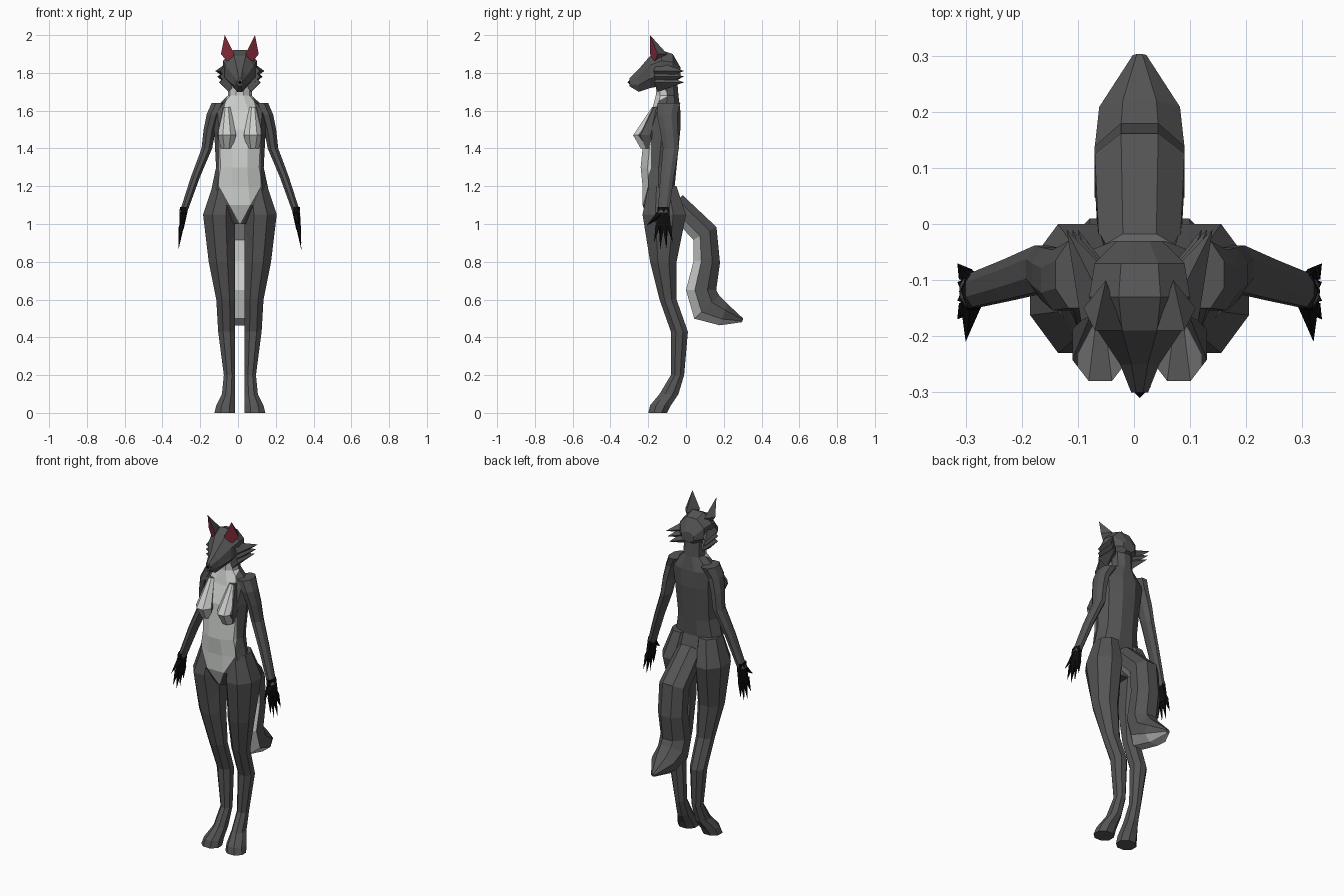
import bpy, bmesh, math
from mathutils import Vector

cube = bpy.data.objects.get("Cube")
if cube:
    bpy.data.objects.remove(cube, do_unlink=True)

MIDDLE = .01  # body centre line
CHIN = 1.7    # height the head parts are measured from


def material(name, *rgb):
    mat = bpy.data.materials.new(name)
    mat.use_nodes = True
    colour = (*rgb, 1)
    mat.diffuse_color = colour
    shader = mat.node_tree.nodes["Principled BSDF"]
    shader.inputs["Base Color"].default_value = colour
    return mat


FUR = material("dark grey fur", .09, .09, .09)
PALE = material("pale fur", .6, .62, .6)
RED = material("ear red", .27, .03, .05)
BLACK = material("black", .004, .004, .004)


def finish(bm, name, materials, is_second=None):
    """Turn the mesh into an object; the rule picks faces of the second colour."""
    bmesh.ops.recalc_face_normals(bm, faces=bm.faces)
    bm.normal_update()
    if is_second:
        for face in bm.faces:
            face.material_index = int(is_second(face))
    mesh = bpy.data.meshes.new(name)
    bm.to_mesh(mesh)
    bm.free()
    for mat in materials:
        mesh.materials.append(mat)
    bpy.context.collection.objects.link(bpy.data.objects.new(name, mesh))


def loft(rings, sides=8, mirror=1):
    """Skin over rings of (centre x, half width, one (y, z) edge, opposite edge)."""
    bm = bmesh.new()
    loops = []
    grow = 1 / math.cos(math.pi / sides)
    for x, width, near, far in rings:
        near, far = Vector(near), Vector(far)
        centre, half = (near + far) / 2, (near - far) / 2
        loop = []
        for i in range(sides):
            angle = math.tau * (i + .5) / sides
            y, z = centre + half * grow * math.cos(angle)
            across = x + width * grow * math.sin(angle)
            loop.append(bm.verts.new((MIDDLE + mirror * across, y, z)))
        loops.append(loop)
    for low, high in zip(loops, loops[1:]):
        for i in range(sides):
            bm.faces.new((low[i - 1], low[i], high[i], high[i - 1]))
    bm.faces.new(loops[0])
    bm.faces.new(loops[-1])
    return bm


def level(rows, place=lambda width: 0):
    """Level rings from (z, half width, front y, back y)."""
    return [(place(width), width, (front, z), (back, z))
            for z, width, front, back in rows]


def limb(points, start, end):
    """Level rings along a path, tapering from start to end (half x, half y)."""
    rings = []
    for i, (x, y, z) in enumerate(points):
        wide, deep = Vector(start).lerp(Vector(end), i / (len(points) - 1))
        rings.append((x, wide, (y - deep, z), (y + deep, z)))
    return rings


def spikes(items, mirror=1, sides=4):
    """Pointed tufts or claws from (base, tip, radius)."""
    bm = bmesh.new()
    for base, tip, radius in items:
        base, tip = Vector(base), Vector(tip)
        turn = (tip - base).to_track_quat('Z', 'Y')
        ring = []
        for i in range(sides):
            angle = math.tau * i / sides
            offset = Vector((math.cos(angle), math.sin(angle), 0)) * radius
            ring.append(bm.verts.new(base + turn @ offset))
        point = bm.verts.new(tip)
        for i in range(sides):
            bm.faces.new((ring[i - 1], ring[i], point))
        bm.faces.new(ring)
    for vert in bm.verts:
        vert.co.x = MIDDLE + mirror * vert.co.x
    return bm


# Outline of the pale bib, as planes on both sides
outline = [(0, 1), (.11, 1.2), (.11, 1.5), (.05, 1.75)]
BIB = []
for sign in (1, -1):
    for (x, z), (next_x, next_z) in zip(outline, outline[1:]):
        outward = Vector((sign * (next_z - z), 0, x - next_x)).normalized()
        BIB.append((Vector((MIDDLE + sign * x, 0, z)), outward))


def finish_with_bib(bm, name):
    """Cut the bib outline into the front and colour what lies inside."""
    bmesh.ops.recalc_face_normals(bm, faces=bm.faces)
    for point, outward in BIB:
        bm.normal_update()
        geom = set()
        for face in bm.faces:
            if face.normal.y < -.1:
                geom.update([face], face.edges, face.verts)
        bmesh.ops.bisect_plane(bm, geom=list(geom), dist=.0001,
                               plane_co=point, plane_no=outward)

    def inside(face):
        centre = face.calc_center_median()
        return face.normal.y < -.1 and all(
            (centre - point).dot(outward) < .002 for point, outward in BIB)
    finish(bm, name, [FUR, PALE], inside)


# Torso and neck
finish_with_bib(loft(level([
    (1, .04, -.19, -.07), (1.1, .16, -.23, -.03), (1.2, .14, -.23, -.06),
    (1.3, .12, -.24, -.05), (1.5, .13, -.22, -.03), (1.6, .14, -.18, -.03),
    (1.68, .06, -.16, -.04), (1.8, .06, -.16, -.05)]), sides=10), "torso")

# Head and muzzle: y, half width, top and bottom above the chin
head = [(-.3, .015, .07, .03), (-.25, .035, .12, 0), (-.19, .075, .19, .02),
        (-.13, .09, .22, .03), (-.07, .08, .2, .05), (-.03, .04, .13, .07)]
finish(loft([(0, width, (y, CHIN + top), (y, CHIN + bottom))
             for y, width, top, bottom in head]), "head", [FUR])
finish(spikes([((0, -.29, CHIN + .05), (0, -.31, CHIN + .05), .02)]), "nose", [BLACK])

# Tail with pale inner side: y, z, half thickness
path = [(-.06, 1.11, .06), (.1, .95, .07), (.11, .8, .07), (.08, .65, .08),
        (.11, .56, .09), (.2, .52, .06), (.3, .49, .01)]
rings = []
for i, (y, z, thick) in enumerate(path):
    before, after = path[max(i - 1, 0)], path[min(i + 1, len(path) - 1)]
    inward = Vector((after[1] - before[1], before[0] - after[0])).normalized() * thick
    centre = Vector((y, z))
    rings.append((0, min(.08, thick * 1.2), centre + inward, centre - inward))
finish(loft(rings), "tail", [FUR, PALE],
       lambda face: face.normal.y < -.3 or face.normal.z < -.4)

for mirror, side in ((1, "left"), (-1, "right")):
    # Chest
    finish_with_bib(loft(level([
        (1.4, .03, -.24, -.15), (1.47, .05, -.28, -.15), (1.62, .02, -.18, -.14)],
        lambda width: .07), mirror=mirror), side + "_breast")

    # Leg and foot, with a straight inner edge
    finish_with_bib(loft(level([
        (1.2, .06, -.2, -.05), (1.05, .085, -.23, 0), (.8, .07, -.19, -.05),
        (.6, .05, -.14, -.05), (.43, .045, -.08, .01), (.2, .03, -.08, -.01),
        (.1, .035, -.14, -.04), (.04, .05, -.19, -.08), (0, .055, -.2, -.1)],
        lambda width: width + .025), mirror=mirror), side + "_leg")

    # Arm
    finish(loft(limb([
        (.11, -.09, 1.64), (.14, -.1, 1.58), (.16, -.09, 1.5), (.175, -.08, 1.4),
        (.235, -.1, 1.25), (.3, -.12, 1.06)], (.04, .06), (.02, .03)),
        mirror=mirror), side + "_arm", [FUR])

    # Hand, fanned fingers and thumb
    finish(loft(limb([(.295, -.12, 1.09), (.31, -.12, .97)], (.02, .03), (.01, .04)),
                sides=6, mirror=mirror), side + "_hand", [BLACK])
    claws = [((.3, -.14, 1.05), (.31, -.21, .99), .02)]
    for i in range(4):
        spread = (i - 1.5) / 1.5
        claws.append(((.31, -.12 + .03 * spread, .99),
                      (.325, -.12 + .05 * spread, .86 + .04 * spread ** 2), .015))
    finish(spikes(claws, mirror), side + "_fingers", [BLACK])

    # Swept cheek fur
    finish(spikes([((.06, -.15, CHIN + .11 - drop), (.13 - drop / 3, -.01, CHIN + .11 - drop), .05)
                   for drop in (0, .03, .06)], mirror), side + "_cheek_fur", [FUR])

    # Ear with red front
    bm = bmesh.new()
    *rim, back = [bm.verts.new((MIDDLE + mirror * x, y, CHIN + z)) for x, y, z in (
        (.08, -.19, .3), (.1, -.15, .2), (.06, -.17, .15), (.03, -.19, .2),
        (.06, -.1, .2))]
    for i in range(len(rim)):
        bm.faces.new((rim[i - 1], rim[i], back))
    bm.faces.new(rim)
    finish(bm, side + "_ear", [FUR, RED], lambda face: len(face.verts) == 4)
